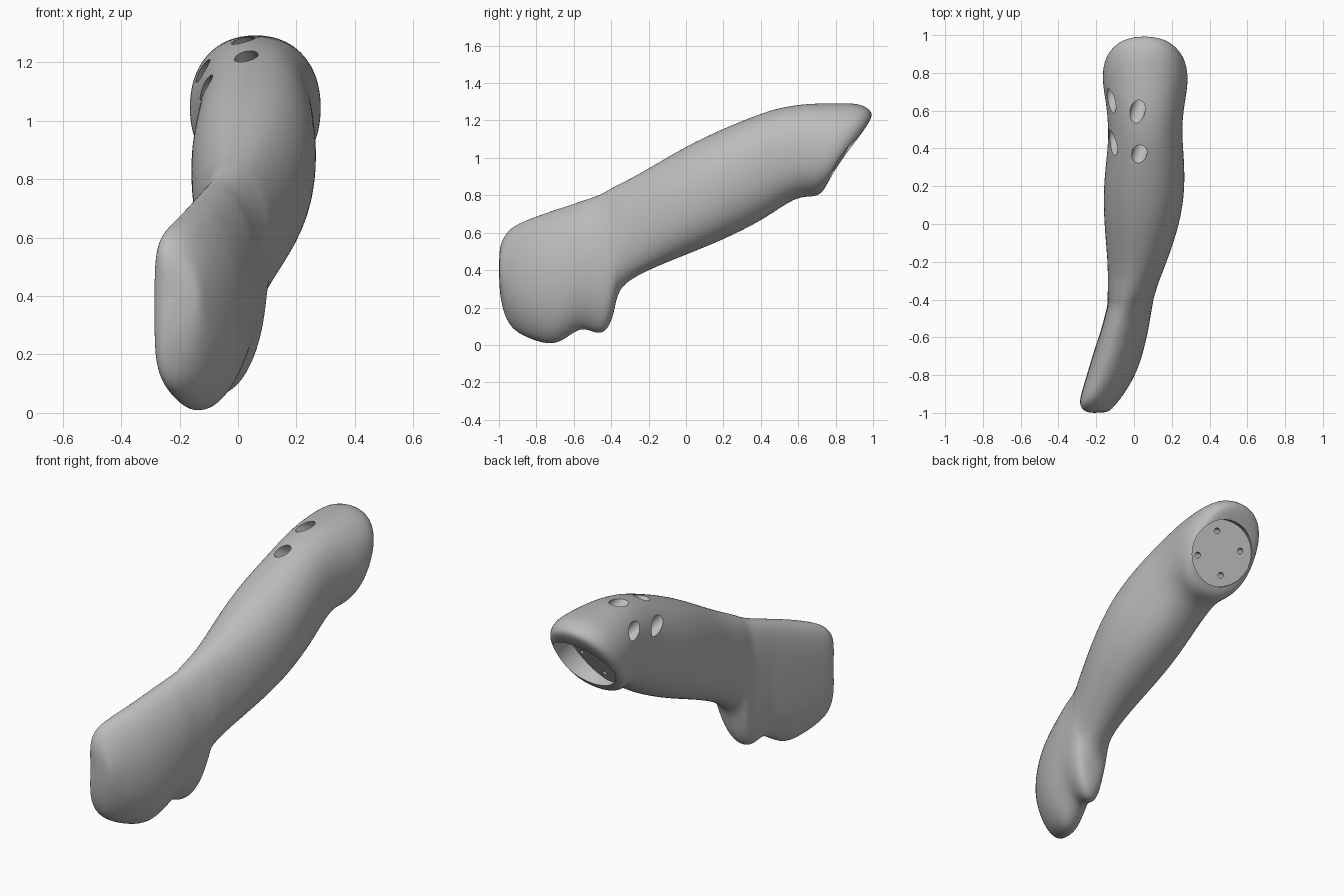
import bpy, bmesh
from math import cos, sin, pi, radians, copysign
from mathutils import Vector, Matrix

cube = bpy.data.objects.get("Cube")
if cube:
    bpy.data.objects.remove(cube, do_unlink=True)

grey = bpy.data.materials.new("plain grey")
grey.use_nodes = True
colour = (0.5, 0.5, 0.5, 1)
grey.diffuse_color = colour
grey.node_tree.nodes["Principled BSDF"].inputs["Base Color"].default_value = colour


def skin(name, rings):
    """Join closed rings of points into a capped solid."""
    bm = bmesh.new()
    loops = [[bm.verts.new(p) for p in ring] for ring in rings]
    for low, high in zip(loops, loops[1:]):
        for i in range(len(low)):
            bm.faces.new((low[i - 1], low[i], high[i], high[i - 1]))
    bm.faces.new(loops[0])
    bm.faces.new(loops[-1])
    bmesh.ops.recalc_face_normals(bm, faces=bm.faces)
    mesh = bpy.data.meshes.new(name)
    bm.to_mesh(mesh)
    bm.free()
    mesh.materials.append(grey)
    obj = bpy.data.objects.new(name, mesh)
    bpy.context.collection.objects.link(obj)
    return obj


def section(yb, zb, yt, zt, left, right, sides=24, power=2.2):
    """Rounded section between a bottom point, a top point and two sides."""
    bend = 0.04 * min(1, max(0, (-0.3 - yt) / 0.2))
    ring = []
    for i in range(sides):
        t = 2 * pi * i / sides
        u, v = (copysign(abs(a) ** (2 / power), a) for a in (cos(t), sin(t)))
        x = (left + right) / 2 + u * (right - left) / 2 - bend * v * v
        ring.append((x, yb + (yt - yb) * (v + 1) / 2, zb + (zt - zb) * (v + 1) / 2))
    return ring


def lathe(name, profile, matrix, sides=40):
    """Turn (radius, height) steps around the local z axis."""
    return skin(name, [[matrix @ Vector((r * cos(2 * pi * i / sides),
                                         r * sin(2 * pi * i / sides), h))
                        for i in range(sides)] for r, h in profile])


# Arm and closed hand: bottom y, z, top y, z, left and right edge
stations = [
    (-1, .32, -1, .5, -.23, -.15),
    (-.985, .2, -.985, .56, -.27, -.12),
    (-.95, .11, -.95, .615, -.29, -.09),
    (-.9, .06, -.9, .65, -.28, -.05),
    (-.8, .015, -.8, .69, -.25, .01),
    (-.7, -.005, -.7, .725, -.22, .045),
    (-.62, .05, -.62, .75, -.195, .065),
    (-.55, .095, -.55, .775, -.17, .08),
    (-.47, .05, -.5, .79, -.155, .09),
    (-.42, .075, -.44, .815, -.14, .1),
    (-.385, .16, -.4, .84, -.14, .105),
    (-.37, .27, -.36, .86, -.14, .115),
    (-.32, .335, -.3, .89, -.14, .13),
    (-.2, .4, -.2, .945, -.14, .175),
    (0, .48, 0, 1.065, -.16, .245),
    (.2, .56, .2, 1.16, -.165, .275),
    (.4, .66, .4, 1.24, -.14, .262),
    (.5, .73, .5, 1.27, -.138, .255),
    (.6, .79, .63, 1.292, -.145, .265),
    (.67, .79, .8, 1.295, -.168, .288),
    (.72, .8, .94, 1.295, -.168, .285),
    (.755, .86, .995, 1.25, -.14, .25),
    (.78, .91, 1, 1.21, -.1, .21),
]
arm = skin("arm_with_hand", [section(*s) for s in stations])
arm.modifiers.new("smooth", 'SUBSURF').levels = 2

# Round mounting socket at the upper end
axis = Vector((.3, .82, -.49)).normalized()
frame = Matrix.Translation((.055, .79, 1.03)) @ axis.to_track_quat('Z', 'Y').to_matrix().to_4x4()
cutters = [lathe("socket_cutter", [(.185, 0), (.185, .5)], frame, 64)]

# Four screw holes with wide counterbores opening on top of the arm
for angle, floor in ((105, .17), (15, .14), (285, .31), (195, .34)):
    a = radians(angle)
    place = frame @ Matrix.Translation((.122 * cos(a), .122 * sin(a), 0))
    steps = [(.016, .05), (.016, -floor), (.04, -floor), (.04, -.75)]
    cutters.append(lathe("screw_hole_cutter", steps, place, 32))

for cutter in cutters:
    cutter.hide_render = True
    cut = arm.modifiers.new("cut", 'BOOLEAN')
    cut.operation = 'DIFFERENCE'
    cut.solver = 'EXACT'
    cut.object = cutter

# Bake the cuts, drop the cutters and smooth the skin
bpy.context.view_layer.update()
graph = bpy.context.evaluated_depsgraph_get()
baked = bpy.data.meshes.new_from_object(arm.evaluated_get(graph))
arm.modifiers.clear()
arm.data = baked
for cutter in cutters:
    bpy.data.objects.remove(cutter, do_unlink=True)

bpy.ops.object.select_all(action='DESELECT')
arm.select_set(True)
bpy.context.view_layer.objects.active = arm
bpy.ops.object.shade_smooth_by_angle(angle=radians(35))
